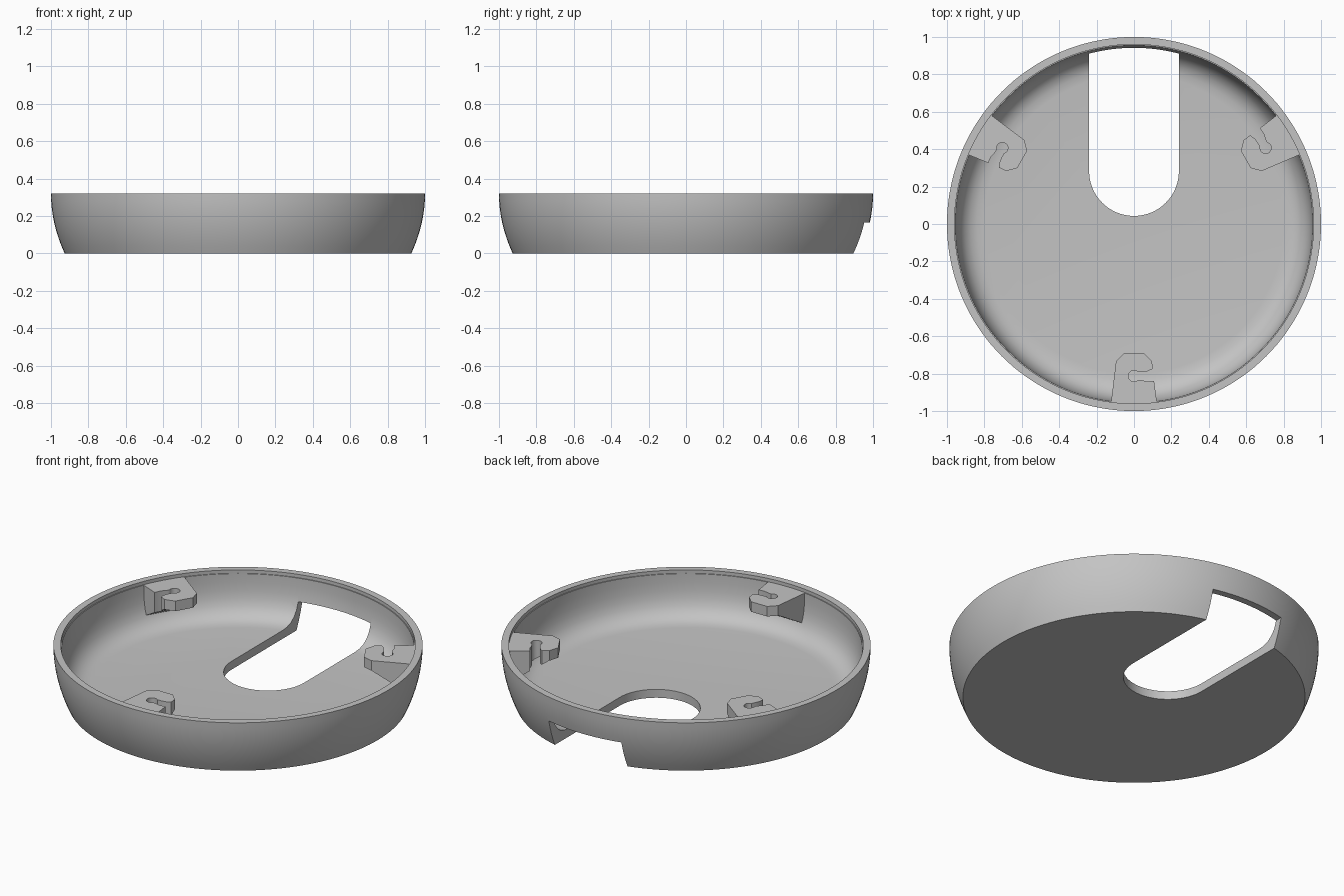
import bpy, bmesh, math
from mathutils import Matrix

if "Cube" in bpy.data.objects:
    bpy.data.objects.remove(bpy.data.objects["Cube"])

SEG = 144
grey = bpy.data.materials.new("plain_grey")
grey.diffuse_color = (0.55, 0.55, 0.55, 1)
grey.use_nodes = True
grey.node_tree.nodes["Principled BSDF"].inputs["Base Color"].default_value = grey.diffuse_color


def make_object(name, bm):
    bmesh.ops.recalc_face_normals(bm, faces=bm.faces[:])
    mesh = bpy.data.meshes.new(name)
    bm.to_mesh(mesh)
    bm.free()
    mesh.materials.append(grey)
    ob = bpy.data.objects.new(name, mesh)
    bpy.context.collection.objects.link(ob)
    return ob


def prism(name, points, offset):
    """Extrude a closed outline of 3D points along an offset."""
    bm = bmesh.new()
    face = bm.faces.new([bm.verts.new(p) for p in points])
    ext = bmesh.ops.extrude_face_region(bm, geom=[face], use_keep_orig=True)
    verts = [g for g in ext["geom"] if isinstance(g, bmesh.types.BMVert)]
    bmesh.ops.translate(bm, verts=verts, vec=offset)
    return make_object(name, bm)


def activate(ob):
    bpy.ops.object.select_all(action='DESELECT')
    ob.select_set(True)
    bpy.context.view_layer.objects.active = ob


def cut(ob, tool, operation):
    """Apply a boolean and remove its helper."""
    activate(ob)
    mod = ob.modifiers.new("cut", 'BOOLEAN')
    mod.operation, mod.solver, mod.object = operation, 'EXACT', tool
    bpy.ops.object.modifier_apply(modifier=mod.name)
    bpy.data.objects.remove(tool, do_unlink=True)


def smooth(ob):
    activate(ob)
    bpy.ops.object.shade_smooth_by_angle(angle=math.radians(30))


# Dish: bulging outer wall, thin rim with a small ledge, rounded inner floor
outer = [(1 - 0.0732 * (0.32 - 0.04 * i) ** 2 / 0.1024, 0.04 * i) for i in range(9)]
inner = [(0.96, 0.32), (0.96, 0.30), (0.955, 0.30), (0.954, 0.25), (0.949, 0.20),
         (0.941, 0.16), (0.926, 0.12), (0.905, 0.09), (0.875, 0.066),
         (0.84, 0.054), (0.80, 0.05)]
bm = bmesh.new()
rings = []
for r, z in outer + inner:
    rings.append([bm.verts.new((r * math.cos(2 * math.pi * i / SEG),
                                r * math.sin(2 * math.pi * i / SEG), z))
                  for i in range(SEG)])
for a, b in zip(rings, rings[1:]):
    for i in range(SEG):
        j = (i + 1) % SEG
        bm.faces.new((a[i], a[j], b[j], b[i]))
bm.faces.new(rings[0])
bm.faces.new(rings[-1])
dish = make_object("dish", bm)

# Round-ended opening through the floor and the lower back wall
W, CY = 0.24, 0.283
slot = [(W, 1.2, -0.1), (-W, 1.2, -0.1)]
slot += [(-W * math.cos(math.pi * i / 32), CY - W * math.sin(math.pi * i / 32), -0.1)
         for i in range(33)]
cut(dish, prism("slot_cutter", slot, (0, 0, 0.265)), 'DIFFERENCE')
smooth(dish)

# Hooked brackets: outline with a keyhole notch, sloped underside
hole = [(0.03 * math.cos(math.radians(a)), -0.813 + 0.03 * math.sin(math.radians(a)))
        for a in range(45, 316, 18)]
outline = [(-0.123, -0.957), (-0.096, -0.733), (-0.053, -0.69), (0.053, -0.69),
           (0.096, -0.733), (0.10, -0.775), (0.07, -0.788), (0.043, -0.791)]
outline += hole + [(0.037, -0.834), (0.07, -0.842), (0.107, -0.838), (0.123, -0.957)]
side = [(-0.2, -1.0, 0.4), (-0.2, -0.6, 0.4), (-0.2, -0.6, 0.24),
        (-0.2, -0.735, 0.24), (-0.2, -0.957, 0.11), (-0.2, -1.0, 0.11)]
bracket = prism("bracket_front", [(x, y, 0.02) for x, y in outline], (0, 0, 0.28))
cut(bracket, prism("side_cutter", side, (0.4, 0, 0)), 'INTERSECT')
smooth(bracket)

# Two more brackets, evenly spaced around the wall
for name, angle in (("bracket_right", 120), ("bracket_left", 240)):
    copy = bpy.data.objects.new(name, bracket.data.copy())
    copy.data.transform(Matrix.Rotation(math.radians(angle), 4, 'Z'))
    bpy.context.collection.objects.link(copy)
